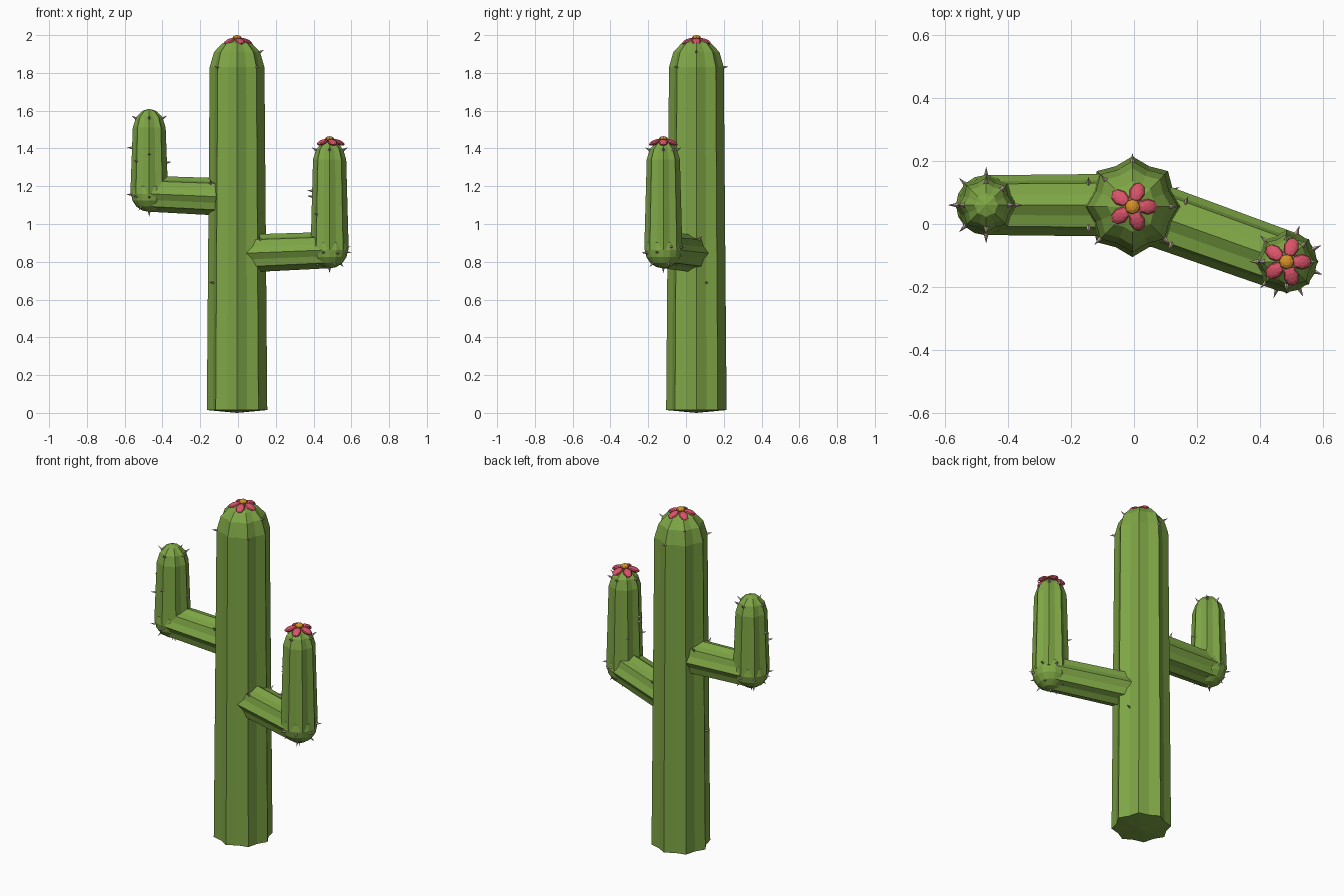
import bpy, bmesh, math, random
from mathutils import Matrix, Vector

random.seed(4)
cube = bpy.data.objects.get("Cube")
if cube:
    bpy.data.objects.remove(cube, do_unlink=True)


def material(name, color):
    m = bpy.data.materials.new(name)
    m.use_nodes = True
    m.diffuse_color = (*color, 1)
    m.node_tree.nodes["Principled BSDF"].inputs["Base Color"].default_value = (*color, 1)
    return m


green = material("cactus green", (0.21, 0.38, 0.06))
pink = material("petal pink", (0.70, 0.09, 0.14))
orange = material("flower orange", (0.68, 0.28, 0.02))
thorn = material("pale thorn", (0.58, 0.43, 0.40))


def finish(name, bm, mat):
    bmesh.ops.recalc_face_normals(bm, faces=bm.faces)
    mesh = bpy.data.meshes.new(name)
    bm.to_mesh(mesh)
    bm.free()
    mesh.materials.append(mat)
    obj = bpy.data.objects.new(name, mesh)
    bpy.context.collection.objects.link(obj)
    return obj


def fluted(name, start, direction, profile, valley=0.87, ribs=8):
    """Ribbed column; the first and last profile points are the end tips."""
    bm = bmesh.new()
    n = ribs * 2
    rings = []
    for h, r in profile[1:-1]:
        ring = []
        for i in range(n):
            a = math.tau * i / n
            rr = r * (valley if i % 2 else 1)
            ring.append(bm.verts.new((rr * math.cos(a), rr * math.sin(a), h)))
        rings.append(ring)
    for low, high in zip(rings, rings[1:]):
        for i in range(n):
            j = (i + 1) % n
            bm.faces.new((low[i], low[j], high[j], high[i]))
    for ring, tip in ((rings[0], profile[0]), (rings[-1], profile[-1])):
        v = bm.verts.new((0, 0, tip[0]))
        for i in range(n):
            bm.faces.new((ring[i], ring[(i + 1) % n], v))
    turn = Vector(direction).to_track_quat('Z', 'Y').to_matrix().to_4x4()
    bm.transform(Matrix.Translation(start) @ turn)
    return finish(name, bm, green)


def elbow(name, center, radius):
    bm = bmesh.new()
    bmesh.ops.create_uvsphere(bm, u_segments=16, v_segments=8, radius=radius)
    bm.transform(Matrix.Translation(center))
    finish(name, bm, green)


def spines(name, items):
    """Small four-sided thorns, given as (base, direction)."""
    bm = bmesh.new()
    for base, direction in items:
        d = Vector(direction).normalized()
        m = Matrix.Translation(Vector(base) + d * 0.011) @ d.to_track_quat('Z', 'Y').to_matrix().to_4x4()
        bmesh.ops.create_cone(bm, segments=4, radius1=0.008, radius2=0,
                              depth=0.032, cap_ends=True, matrix=m)
    finish(name, bm, thorn)


def polar(center, angle, radius, z, lift=0.15):
    a = math.radians(angle)
    d = Vector((math.cos(a), math.sin(a), 0))
    base = Vector((center[0], center[1], 0)) + d * radius
    base.z = z
    return base, d + Vector((0, 0, lift))


def flower(name, center):
    # Five drooping petals
    bm = bmesh.new()
    for k in range(5):
        m = (Matrix.Translation(center) @ Matrix.Rotation(math.tau * k / 5, 4, 'Z')
             @ Matrix.Translation((0.048, 0, -0.018))
             @ Matrix.Rotation(math.radians(22), 4, 'Y')
             @ Matrix.Diagonal((0.034, 0.025, 0.013, 1)))
        bmesh.ops.create_uvsphere(bm, u_segments=8, v_segments=6, radius=1, matrix=m)
    finish(name + "_petals", bm, pink)
    # Flower heart
    bm = bmesh.new()
    m = Matrix.Translation(center) @ Matrix.Diagonal((0.024, 0.024, 0.015, 1))
    bmesh.ops.create_uvsphere(bm, u_segments=8, v_segments=6, radius=1, matrix=m)
    finish(name + "_heart", bm, orange)


# Trunk with domed top
trunk = Vector((-0.005, 0.055, 0))
fluted("trunk", trunk, (0, 0, 1),
       [(0, 0), (0.015, 0.16), (1.83, 0.145), (1.91, 0.122), (1.955, 0.08), (1.975, 0.035), (1.98, 0)])


def arm(name, root, bend, height, r):
    root, bend = Vector(root), Vector(bend)
    reach = bend - root
    fluted(name + "_branch", root, reach,
           [(0, 0), (0.001, r), (reach.length, r * 0.95), (reach.length + 0.001, 0)])
    elbow(name + "_elbow", bend, r * 0.96)
    top = height - bend.z
    fluted(name + "_upright", bend, (0, 0, 1),
           [(-0.01, 0), (0, r), (top - 0.1, r * 0.87), (top - 0.045, r * 0.7),
            (top - 0.012, r * 0.38), (top, 0)])
    # Thorns around the elbow, the upright and its dome
    items = []
    out = math.degrees(math.atan2(reach.y, reach.x))
    for k in range(-2, 3):
        items.append(polar(bend, out + 45 * k, r * 0.95, bend.z + random.uniform(-0.02, 0.02), 0))
    for k in range(4):
        items.append(polar(bend, out + 90 * k + 45, r * 0.62, bend.z - r * 0.7, -1))
    items.append((bend - Vector((0, 0, r * 0.95)), (0, 0, -1)))
    for k in range(4):
        items.append(polar(bend, 45 * random.randrange(8), r * 0.92,
                           bend.z + top * random.uniform(0.3, 0.6)))
    for k in range(5):
        items.append(polar(bend, 90 * k + 45 * (k // 4), r * 0.72, height - 0.05, 0.6))
    # Thorns where the branch leaves the trunk
    side = Vector((-reach.y, reach.x, 0)).normalized()
    near = root + reach * 0.3
    for s in (-1, 1):
        d = side * s + Vector((0, 0, 1))
        items.append((near + d.normalized() * r, d))
    spines(name + "_thorns", items)


arm("right_arm", (-0.005, 0.06, 1.14), (-0.47, 0.06, 1.16), 1.61, 0.1)
arm("left_arm", (-0.005, 0.055, 0.842), (0.485, -0.12, 0.862), 1.442, 0.101)

# Sparse trunk thorns
spines("trunk_thorns",
       [polar(trunk, a, 0.145, 1.83) for a in (-45, 90, 225)]
       + [polar(trunk, a, 0.12, 1.91, 0.5) for a in (0, 135)]
       + [polar(trunk, a, 0.135, 0.69, 0) for a in (22.5, 202.5)])

# Flowers on the trunk and the left arm
flower("trunk_flower", (-0.005, 0.055, 1.985))
flower("left_arm_flower", (0.485, -0.12, 1.45))
